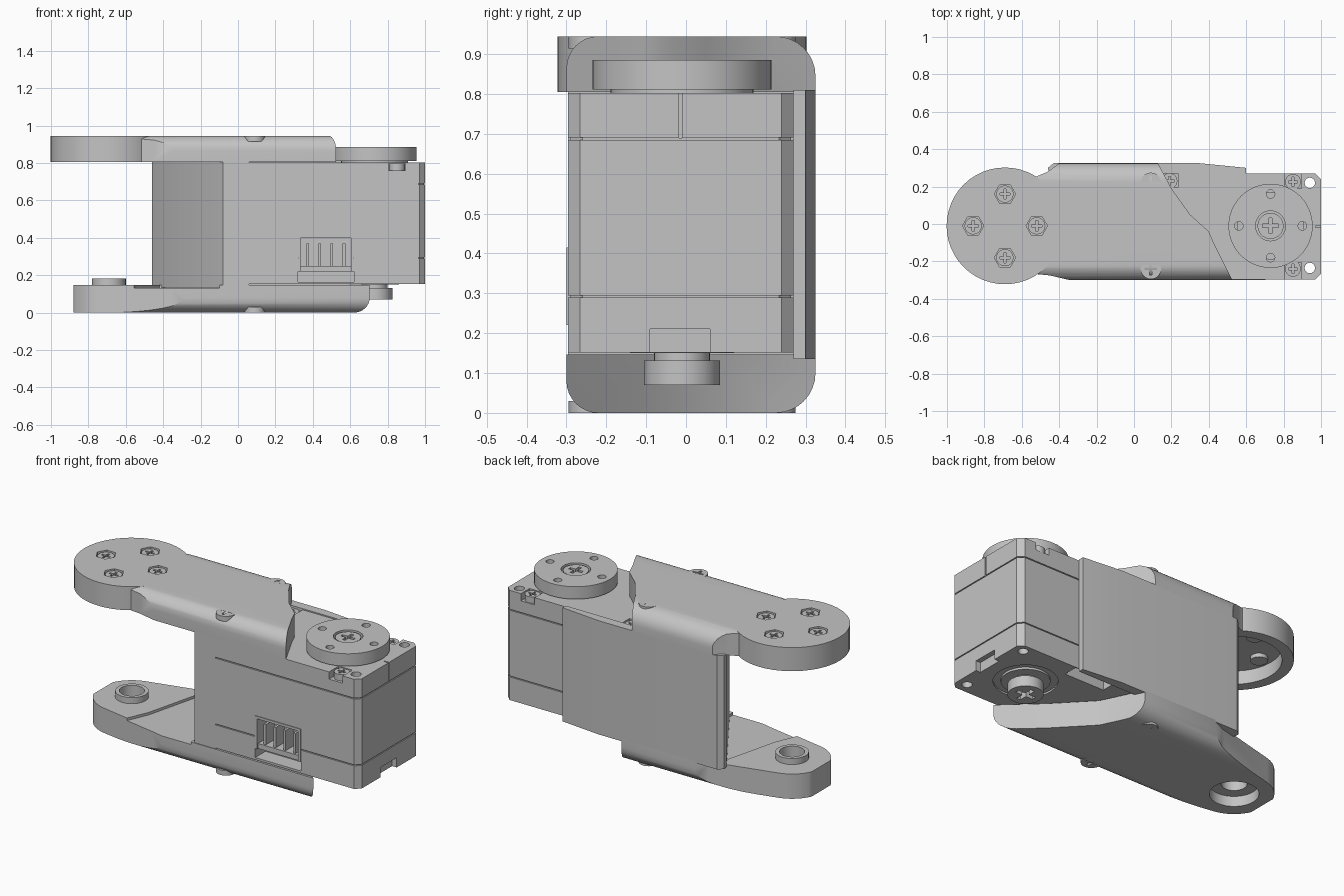
import bpy, bmesh
from math import sin, cos, pi, radians

if "Cube" in bpy.data.objects:
    bpy.data.objects.remove(bpy.data.objects["Cube"], do_unlink=True)

grey = bpy.data.materials.new("light_grey")
grey.use_nodes = True
colour = (0.55, 0.55, 0.55, 1)
grey.diffuse_color = colour
grey.node_tree.nodes["Principled BSDF"].inputs["Base Color"].default_value = colour
parts = []


def prism(name, outline, lo, hi, along_x=False):
    """Extrude a flat outline upward, or along x when it is given as (y, z)."""
    bm = bmesh.new()
    place = (lambda a, b, h: (h, a, b)) if along_x else (lambda a, b, h: (a, b, h))
    low = [bm.verts.new(place(a, b, lo)) for a, b in outline]
    high = [bm.verts.new(place(a, b, hi)) for a, b in outline]
    bm.faces.new(low)
    bm.faces.new(high)
    n = len(outline)
    for i in range(n):
        j = (i + 1) % n
        bm.faces.new((low[i], low[j], high[j], high[i]))
    bmesh.ops.recalc_face_normals(bm, faces=bm.faces)
    mesh = bpy.data.meshes.new(name)
    bm.to_mesh(mesh)
    bm.free()
    mesh.materials.append(grey)
    ob = bpy.data.objects.new(name, mesh)
    bpy.context.collection.objects.link(ob)
    parts.append(ob)
    return ob


def arc(x, y, r, start, end, n):
    angles = [radians(start + (end - start) * i / n) for i in range(n + 1)]
    return [(x + r * cos(a), y + r * sin(a)) for a in angles]


def disc(name, x, y, r, lo, hi, sides=32):
    return prism(name, arc(x, y, r, 0, 360 - 360 / sides, sides - 1), lo, hi)


def box(name, x0, x1, y0, y1, z0, z1):
    return prism(name, [(x0, y0), (x1, y0), (x1, y1), (x0, y1)], z0, z1)


def combine(ob, tool, operation="DIFFERENCE"):
    """Apply a boolean and discard the tool."""
    mod = ob.modifiers.new("boolean", "BOOLEAN")
    mod.operation, mod.object, mod.solver = operation, tool, "EXACT"
    graph = bpy.context.evaluated_depsgraph_get()
    mesh = bpy.data.meshes.new_from_object(ob.evaluated_get(graph))
    ob.modifiers.clear()
    ob.data = mesh
    parts.remove(tool)
    bpy.data.objects.remove(tool, do_unlink=True)


def screw(name, x, y, r, top, depth=0.03, up=1):
    """Round head with a cross slot, facing up or down."""
    head = disc(name, x, y, r, min(top, top - up * depth), max(top, top - up * depth), 20)
    s, t, d = r * 0.6, r * 0.13, depth * 0.6
    for a, b in ((s, t), (t, s)):
        combine(head, box("slot", x - a, x + a, y - b, y + b, top - d, top + d))


AXIS, ARM, MID = 0.73, -0.69, -0.01


# Rounded cross-section shared by both arms
def section():
    r, q = 0.1, 0.08
    y0, y1, z1 = -0.30, 0.325, 0.945
    pts = (arc(y1 - r, r, r, 270, 360, 8) + arc(y1 - r, z1 - r, r, 0, 90, 8)
           + arc(y0 + q, z1 - q, q, 90, 180, 8) + arc(y0 + q, q, q, 180, 270, 8))
    return prism("section", pts, -0.88, 1, True)


# Upper arm: swept plate, round end, hollow underside
upper_arm = prism("upper_arm", [
    (-0.6, -0.25), (-0.52, -0.268), (-0.45, -0.275), (-0.3, -0.31), (0.53, -0.31),
    (0.46, -0.17), (0.43, -0.11), (0.4, -0.04), (0.3, 0.05), (0.2, 0.19), (0.12, 0.34),
    (-0.38, 0.34), (-0.46, 0.28), (-0.52, 0.255), (-0.6, 0.24)], 0.805, 0.96)
combine(upper_arm, section(), "INTERSECT")
combine(upper_arm, disc("round_end", ARM, MID, 0.312, 0.805, 0.945, 48), "UNION")
combine(upper_arm, disc("hollow", ARM, MID, 0.25, 0.7, 0.885, 40))
ring = [(ARM + 0.17, MID), (ARM - 0.17, MID), (ARM, MID + 0.17), (ARM, MID - 0.17)]
for i, (x, y) in enumerate(ring):
    combine(upper_arm, disc("seat", x, y, 0.057, 0.925, 1, 6))
    screw(f"arm_screw_{i}", x, y, 0.046, 0.938, 0.075)

# Lower arm: tapered plate with a pivot boss
lower_arm = prism("lower_arm",
                  arc(ARM, MID, 0.21, 105, 255, 20)
                  + [(-0.36, -0.285), (-0.25, -0.31), (0.715, -0.31), (0.5, -0.11),
                     (0.31, 0.09), (0.19, 0.34), (-0.25, 0.34), (-0.36, 0.29)], -0.1, 0.147)
# The round end lies inside the section, so only the long edges are softened
combine(lower_arm, section(), "INTERSECT")
combine(lower_arm, prism("floor_step", [(-0.62, -0.4), (-0.1, -0.4), (-0.1, 0.2),
                                        (-0.42, 0.2), (-0.5, -0.12)], 0.132, 0.3))
combine(lower_arm, disc("boss", ARM, MID, 0.09, 0.1, 0.183), "UNION")
combine(lower_arm, disc("bore", ARM, MID, 0.068, -0.1, 0.3))
combine(lower_arm, disc("counterbore", ARM, MID, 0.13, -0.1, 0.06))

# Bracket wall with a slanted inner face
prism("bracket_wall", [(-0.08, -0.296), (0.06, -0.296), (0.06, 0.27), (0.6, 0.27),
                       (0.6, 0.3), (0.35, 0.325), (-0.43, 0.325), (-0.46, 0.3),
                       (-0.455, 0.27)], 0.135, 0.81)

for i, y in enumerate((0.22, -0.24)):
    screw(f"upper_bracket_screw_{i}", 0.09, y, 0.055, 0.945)
    screw(f"lower_bracket_screw_{i}", 0.09, y, 0.055, 0, up=-1)


# Motor case with chamfered corners
def case_outline(d):
    x0, x1, y0, y1, c = 0.06, 1 - d, -0.296 + d, 0.27 - d, 0.03
    return [(x0, y0), (x1 - c, y0), (x1, y0 + c), (x1, y1 - c), (x1 - c, y1), (x0, y1)]


case = prism("motor_case", case_outline(0), 0.152, 0.803)
for z in (0.292, 0.688):
    groove = box("groove", 0.05, 1.1, -0.4, 0.4, z - 0.003, z + 0.003)
    combine(groove, prism("inner", case_outline(0.006), z - 0.1, z + 0.1))
    combine(case, groove)
combine(case, box("end_slit", 0.97, 1.1, -0.018, -0.01, 0.69, 0.9))
combine(case, box("end_notch", 0.97, 1.1, -0.09, 0.06, 0.1, 0.21))
combine(case, box("rear_socket", 0.36, 0.62, 0.18, 0.265, 0.1, 0.22))
combine(case, box("front_socket", 0.32, 0.62, -0.4, -0.2, 0.165, 0.415))
for y in (0.22, -0.235):
    combine(case, disc("corner_hole", 0.94, y, 0.028, 0.1, 0.9, 16))
for i, (x, y) in enumerate(((0.85, 0.23), (0.85, -0.245), (0.19, 0.235))):
    combine(case, box("pocket", x - 0.045, x + 0.045, min(y, y * 1.4) - 0.04,
                      max(y, y * 1.4) + 0.04, 0.76, 0.9))
    screw(f"case_screw_{i}", x, y + (0.005 if y < 0 else -0.005), 0.042, 0.797, 0.04)
combine(case, disc("bearing_recess", AXIS, MID, 0.17, 0.1, 0.162))

# Front connector: frame, sill and pins
box("connector_sill", 0.32, 0.62, -0.29, -0.2, 0.22, 0.25)
box("connector_top", 0.32, 0.62, -0.3, -0.2, 0.40, 0.415)
for side, x in (("left", 0.605), ("right", 0.32)):
    box(f"connector_side_{side}", x, x + 0.015, -0.3, -0.2, 0.22, 0.415)
for i in range(4):
    x = 0.365 + i * 0.065
    box(f"connector_pin_{i}", x, x + 0.014, -0.28, -0.2, 0.25, 0.37)

# Drive horn on top
disc("horn_base", AXIS, MID, 0.18, 0.79, 0.82)
horn = disc("drive_horn", AXIS, MID, 0.225, 0.812, 0.886, 48)
combine(horn, disc("centre_recess", AXIS, MID, 0.08, 0.86, 0.95))
for dx, dy in ((0.17, 0), (-0.17, 0), (0, 0.17), (0, -0.17)):
    combine(horn, disc("horn_hole", AXIS + dx, MID + dy, 0.023, 0.7, 1, 16))
screw("horn_screw", AXIS, MID, 0.07, 0.88, 0.03)

# Idler pivot underneath
disc("idler_ring", AXIS, MID, 0.13, 0.15, 0.17)
disc("idler_neck", AXIS, MID, 0.07, 0.12, 0.17)
screw("idler_cap", AXIS, MID, 0.095, 0.07, 0.062, up=-1)

# Smooth the round surfaces, keep edges crisp
bpy.ops.object.select_all(action="DESELECT")
for ob in parts:
    ob.select_set(True)
bpy.context.view_layer.objects.active = parts[0]
bpy.ops.object.shade_smooth_by_angle(angle=radians(30))
